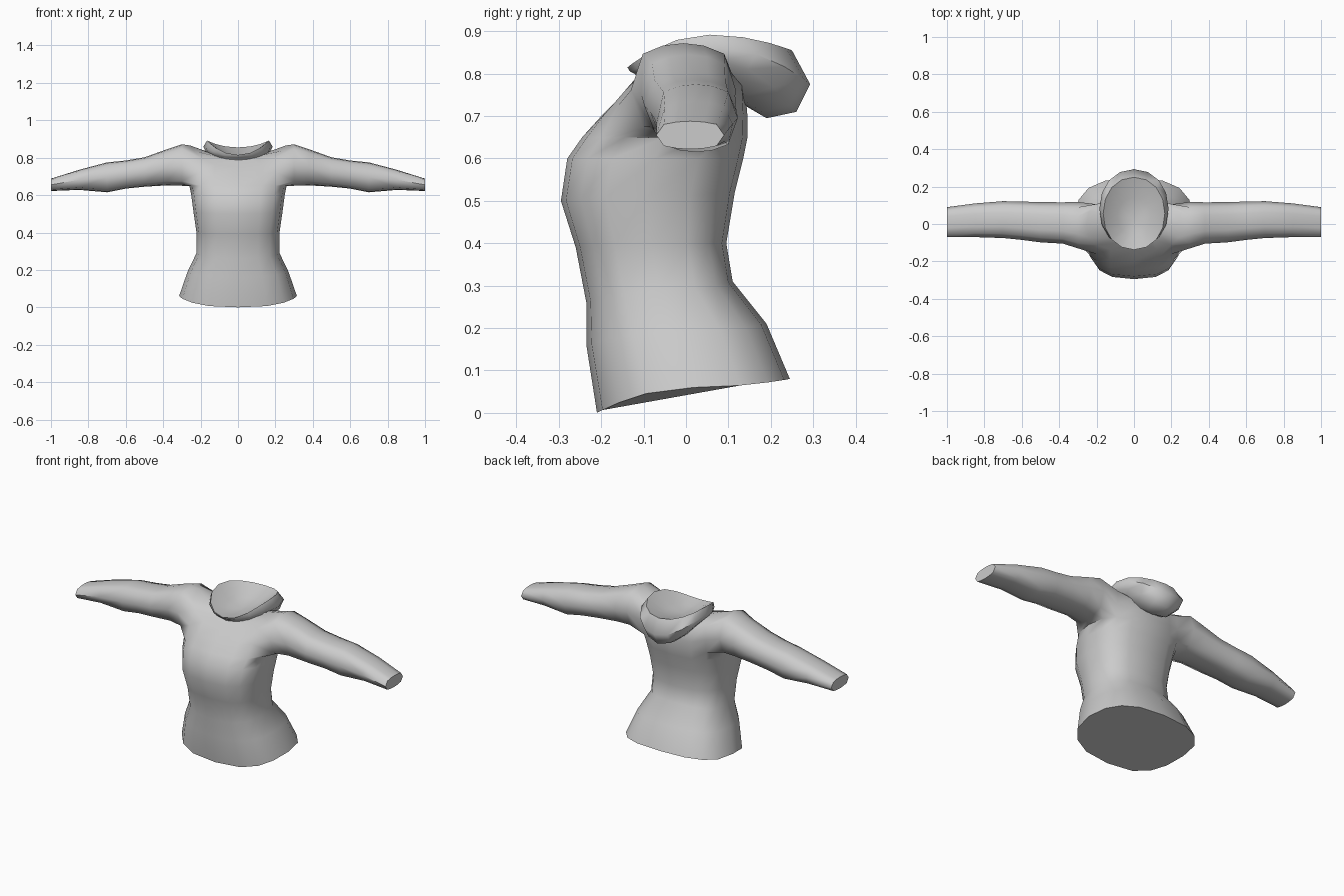
import bpy, bmesh
from math import sin, cos, pi, radians, sqrt, copysign

cube = bpy.data.objects.get("Cube")
if cube:
    bpy.data.objects.remove(cube)

fabric = bpy.data.materials.new("grey fabric")
fabric.use_nodes = True
grey = (0.6, 0.6, 0.6, 1)
fabric.diffuse_color = grey
fabric.node_tree.nodes["Principled BSDF"].inputs["Base Color"].default_value = grey

SIDES = 16


def soft(t, power):
    return copysign(abs(t) ** power, t)


def ring(bm, half, front, back, z_front, z_side, z_back, power=0.75):
    """Horizontal loop whose height varies from front to side to back."""
    mid = (front + back) / 2
    loop = []
    for k in range(SIDES):
        a = 2 * pi * k / SIDES
        s = soft(sin(a), power)
        z_end = z_back if s > 0 else z_front
        loop.append(bm.verts.new((half * soft(cos(a), power),
                                  mid + (back - front) / 2 * s,
                                  z_side + (z_end - z_side) * s * s)))
    return loop


def bridge(bm, lower, upper, skip=()):
    n = len(lower)
    for k in range(n):
        if k not in skip:
            bm.faces.new((lower[k], lower[(k + 1) % n], upper[(k + 1) % n], upper[k]))


def finish(bm, name):
    bmesh.ops.delete(bm, geom=[v for v in bm.verts if not v.link_faces], context='VERTS')
    bmesh.ops.recalc_face_normals(bm, faces=bm.faces)
    mesh = bpy.data.meshes.new(name)
    bm.to_mesh(mesh)
    bm.free()
    mesh.materials.append(fabric)
    obj = bpy.data.objects.new(name, mesh)
    bpy.context.collection.objects.link(obj)
    bpy.ops.object.select_all(action='DESELECT')
    obj.select_set(True)
    bpy.context.view_layer.objects.active = obj
    bpy.ops.object.shade_smooth_by_angle(angle=radians(60))
    return obj


# Torso: half width, front y, back y, then front, side and back heights
bm = bmesh.new()
body = [ring(bm, *row) for row in (
    (.315, -.21, .245, 0, .06, .08),
    (.27, -.235, .19, .16, .19, .21),
    (.222, -.235, .11, .26, .29, .31),
    (.222, -.26, .095, .39, .4, .4),
    (.238, -.295, .115, .5, .51, .52),
    (.25, -.28, .135, .6, .6, .6),
    (.26, -.245, .145, .65, .65, .65),
    (.26, -.2, .145, .7, .76, .7),
    (.255, -.145, .14, .75, .865, .76),
    (.13, -.105, .125, .79, .82, .78),
)]
ARMPIT = 6
bm.faces.new(body[0])
holes = {-2, -1, 0, 1, 6, 7, 8, 9}
for i in range(len(body) - 1):
    open_cols = {c % SIDES for c in holes} if i in (ARMPIT, ARMPIT + 1) else ()
    bridge(bm, body[i], body[i + 1], open_cols)

# Sleeves: grown out of the armholes; x, front y, back y, low z, high z
sleeve = (
    (.3, -.13, .118, .65, .872),
    (.38, -.105, .116, .652, .845),
    (.5, -.098, .117, .645, .802),
    (.6, -.085, .12, .635, .785),
    (.7, -.075, .122, .615, .775),
    (.85, -.07, .11, .628, .735),
    (1, -.07, .09, .622, .688),
)
# Walk round the armhole as (column, row) steps
walk = [(c, 0) for c in range(-2, 2)] + [(2, 0), (2, 1)] \
    + [(c, 2) for c in range(2, -2, -1)] + [(-2, 2), (-2, 1)]
for side in (1, -1):
    loop = [body[ARMPIT + r][(c if side > 0 else 8 - c) % SIDES] for c, r in walk]
    for x, front, back, low, high in sleeve:
        section = []
        for c, r in walk:
            u, v = c / 2, r - 1
            y = (front + back) / 2 + (back - front) / 2 * u * sqrt(1 - .4 * v * v)
            z = (low + high) / 2 + (high - low) / 2 * v * sqrt(1 - .4 * u * u)
            section.append(bm.verts.new((side * x, y, z)))
        bridge(bm, loop, section)
        loop = section
    bm.faces.new(loop)
finish(bm, "sweater_body")

# Hood: folded-back bowl resting on the neck, with a dished inside
bm = bmesh.new()
hood = [ring(bm, *row, power=.95) for row in (
    (.125, -.1, .13, .77, .79, .73),
    (.15, -.11, .19, .79, .81, .695),
    (.172, -.122, .26, .8, .83, .71),
    (.185, -.132, .293, .805, .86, .775),
    (.165, -.138, .25, .815, .892, .855),
    (.09, -.06, .14, .805, .825, .82),
)]
for lower, upper in zip(hood, hood[1:]):
    bridge(bm, lower, upper)
centre = bm.verts.new((0, .03, .8))
for k in range(SIDES):
    bm.faces.new((hood[-1][k], hood[-1][(k + 1) % SIDES], centre))
finish(bm, "hood")
